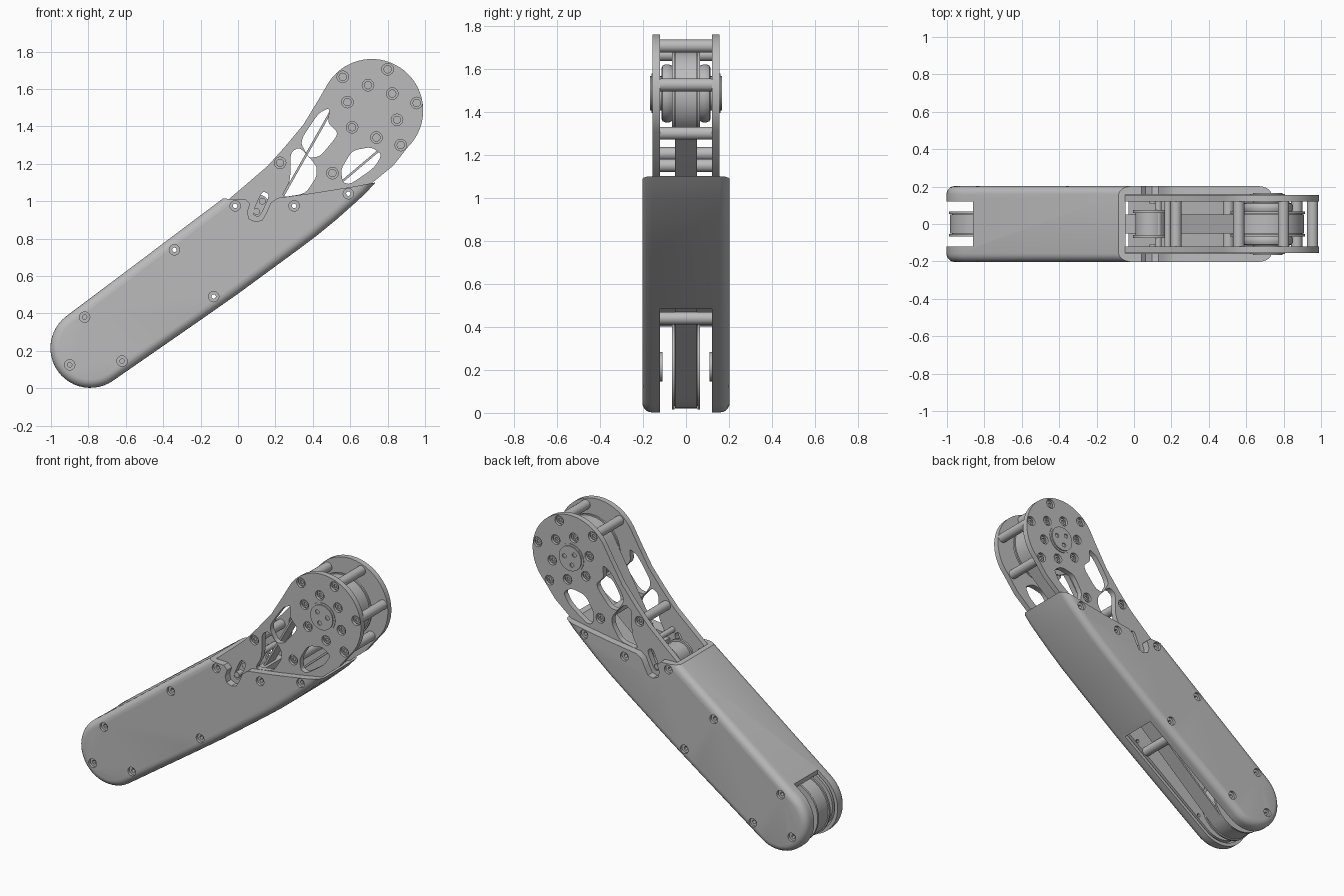
import bpy, bmesh
from math import radians, cos, sin
from mathutils import Vector

if "Cube" in bpy.data.objects:
    bpy.data.objects.remove(bpy.data.objects["Cube"])

grey = bpy.data.materials.new("satin_grey")
grey.use_nodes = True
grey.diffuse_color = (0.5, 0.5, 0.5, 1)
grey.node_tree.nodes["Principled BSDF"].inputs["Base Color"].default_value = grey.diffuse_color

U, L, T = (0.715, 1.485), (-0.79, 0.215), (0.09, 0.945)  # upper joint, lower joint, tensioner


def arc(c, r, a0, a1, n=24):
    return [(c[0] + r * cos(radians(a0 + (a1 - a0) * i / n)),
             c[1] + r * sin(radians(a0 + (a1 - a0) * i / n))) for i in range(n + 1)]


def circle(c, r, n=24):
    return arc(c, r, 0, 360, n)[:-1]


def rounded(pts, k=0.3):
    """Round polygon corners with a short quadratic curve."""
    out = []
    for i, p in enumerate(pts):
        p = Vector(p)
        a = p.lerp(Vector(pts[i - 1]), k)
        b = p.lerp(Vector(pts[(i + 1) % len(pts)]), k)
        for j in range(5):
            t = j / 4
            out.append(tuple(a.lerp(p, t).lerp(p.lerp(b, t), t)))
    return out


def offset(pts, d):
    """Move a counter-clockwise outline inwards by d."""
    out = []
    for i, p in enumerate(pts):
        t = (Vector(pts[(i + 1) % len(pts)]) - Vector(pts[i - 1])).normalized()
        out.append((p[0] - t.y * d, p[1] + t.x * d))
    return out


def prisms(name, parts):
    """Object made of outlines in the XZ plane, each extruded from y0 to y1."""
    bm = bmesh.new()
    for pts, y0, y1 in parts:
        area = sum(pts[i - 1][0] * p[1] - p[0] * pts[i - 1][1] for i, p in enumerate(pts))
        if area < 0:
            pts = pts[::-1]
        front = [bm.verts.new((x, min(y0, y1), z)) for x, z in pts]
        back = [bm.verts.new((x, max(y0, y1), z)) for x, z in pts]
        bm.faces.new(front)
        bm.faces.new(back[::-1])
        for i in range(len(pts)):
            bm.faces.new((front[i], front[i - 1], back[i - 1], back[i]))
    me = bpy.data.meshes.new(name)
    bm.to_mesh(me)
    bm.free()
    me.materials.append(grey)
    ob = bpy.data.objects.new(name, me)
    bpy.context.collection.objects.link(ob)
    return ob


def bake(ob):
    """Apply the modifiers of an object."""
    bpy.context.view_layer.update()
    dg = bpy.context.evaluated_depsgraph_get()
    me = bpy.data.meshes.new_from_object(ob.evaluated_get(dg))
    ob.modifiers.clear()
    ob.data = me


def cut(ob, parts):
    cutter = prisms("cutter", parts)
    cutter.hide_render = True
    mod = ob.modifiers.new("cut", "BOOLEAN")
    mod.operation, mod.solver, mod.object = "DIFFERENCE", "EXACT", cutter
    bake(ob)
    bpy.data.objects.remove(cutter)


def both(centres, r, y0, y1, n=16):
    """Matching discs on both sides of the model."""
    return [(circle(c, r, n), s * y0, s * y1) for c in centres for s in (-1, 1)]


def bevel(ob, width, segments):
    mod = ob.modifiers.new("bevel", "BEVEL")
    mod.width, mod.segments, mod.limit_method = width, segments, "ANGLE"
    mod.angle_limit = radians(50)
    bake(ob)


# Cover: rounded body, hollowed, open at the top and at the lower joint
outline = arc(L, 0.213, 127, 305) + [
    (-0.2, 0.365), (0, 0.505), (0.15, 0.615), (0.3, 0.725), (0.42, 0.815), (0.53, 0.905),
    (0.62, 0.985), (0.68, 1.04), (0.735, 1.10), (0.86, 1.25), (0.5, 1.45)]
cover = prisms("cover", [(outline, -0.203, 0.203)])
bevel(cover, 0.045, 5)
cavity = offset(outline, 0.022)
cut(cover, [(cavity, -0.157, 0.157)])
notch = [(0.04, 1.01), (0.065, 0.985), (0.05, 0.94), (0.06, 0.905), (0.095, 0.89),
         (0.13, 0.9), (0.15, 0.935), (0.175, 0.99), (0.21, 1.017)]
cut(cover, [([(-0.3, 1.013), (-0.06, 1.013)] + notch +
             [(0.4, 1.043), (0.6, 1.075), (0.735, 1.10), (1.2, 1.18), (1.2, 1.9), (-0.3, 1.9)],
             -0.3, 0.3)])
cut(cover, [([(-1.1, 0.6), (-0.86, 0.6), (-0.86, 0.3), (-0.03, 0.56), (-0.03, -0.1),
              (-1.1, -0.1)], -0.12, 0.12)])
cover_screws = [(-0.015, 0.975), (0.3, 0.975), (0.59, 1.04), (-0.34, 0.74), (-0.13, 0.49),
                (-0.82, 0.38), (-0.62, 0.145), (-0.9, 0.125)]
cut(cover, both(cover_screws, 0.028, 0.187, 0.3))
cut(cover, [(circle(c, 0.012, 12), -0.3, 0.3) for c in cover_screws])

# Side plates with windows, tensioner slot and screw recesses
plate = arc(L, 0.175, 127, 305) + [
    (-0.2, 0.42), (0, 0.56), (0.3, 0.77), (0.53, 0.95), (0.72, 1.10), (0.83, 1.19)]
plate += arc(U, 0.275, -45, 148, 40) + [
    (0.435, 1.55), (0.35, 1.41), (0.25, 1.29), (0.16, 1.19), (0.064, 1.107), (-0.05, 1.01)]
windows = [
    [(0.49, 1.5), (0.43, 1.47), (0.33, 1.32), (0.38, 1.23), (0.44, 1.24), (0.54, 1.36), (0.48, 1.42)],
    [(0.61, 1.27), (0.71, 1.29), (0.77, 1.25), (0.73, 1.18), (0.6, 1.09), (0.56, 1.1), (0.55, 1.17)],
    [(0.23, 1.02), (0.28, 1.11), (0.28, 1.26), (0.33, 1.29), (0.42, 1.19), (0.42, 1.13), (0.36, 1.04)],
]
slot = [(0.075, 0.93), (0.115, 0.915), (0.17, 1.035), (0.13, 1.055)]
bars = [(0.56, 1.665), (0.8, 1.705), (0.955, 1.525), (0.87, 1.3), (0.225, 1.205), (0.505, 1.15)]
hub_screws = [(0.695, 1.62), (0.585, 1.53), (0.825, 1.575), (0.85, 1.435), (0.74, 1.34), (0.61, 1.395)]
for side, s in (("right", -1), ("left", 1)):
    ob = prisms(side + "_side_plate", [(plate, s * 0.12, s * 0.156)])
    cut(ob, [(rounded(w), -0.3, 0.3) for w in windows + [slot]])
    cut(ob, both(bars + hub_screws, 0.031, 0.138, 0.3))
    cut(ob, [(circle(c, 0.012, 12), -0.3, 0.3) for c in cover_screws])
    # Joint cap with three small sockets
    cap = prisms(side + "_joint_cap", [(circle(U, 0.08, 40), s * 0.15, s * 0.167)])
    cut(cap, [(circle(arc(U, 0.042, a, a, 1)[0], 0.014, 12), s * 0.158, s * 0.3)
              for a in (135, 10, -110)])
    prisms(side + "_joint_ring", [(circle(U, 0.092, 40), s * 0.15, s * 0.16)])

heads = prisms("plate_screw_heads", both(bars + hub_screws, 0.022, 0.13, 0.148))
cut(heads, both(bars + hub_screws, 0.012, 0.14, 0.3, 6))
prisms("tensioner_bolts", both([(0.1, 0.945)], 0.018, 0.11, 0.155))

# Cross bars between the plates
prisms("cross_bars", [(circle(c, 0.03), -0.122, 0.122) for c in bars + [(-0.2, 0.44)]])
prisms("tensioner_bars", [(circle(c, 0.018), -0.122, 0.122) for c in ((0.13, 1.0), (0.18, 1.06))])
prisms("tensioner_block", [([(0.2, 0.9), (0.25, 0.9), (0.25, 1.0), (0.2, 1.0)], -0.122, 0.122)])

# Pulleys, flanges and hubs
for name, c in (("upper", U), ("lower", L)):
    prisms(name + "_pulley", [(circle(c, 0.182, 48), -0.055, 0.055)])
    prisms(name + "_pulley_flanges", both([c], 0.2, 0.054, 0.066, 48))
hubs = prisms("upper_hubs", both([U], 0.135, 0.06, 0.115, 40))
bevel(hubs, 0.02, 2)
prisms("upper_axle", [(circle(U, 0.08, 32), -0.122, 0.122)])
prisms("lower_hubs", both([L], 0.068, 0.109, 0.125, 32))
prisms("tensioner_roller", [(circle(T, 0.082, 32), -0.06, 0.06)])
prisms("tensioner_roller_flanges", both([T], 0.095, 0.06, 0.075, 32))

# Drive belt looping round both pulleys and under the tensioner
path = arc(U, 0.188, -50, 150, 32) + arc(T, 0.09, -30, -60, 6) + arc(L, 0.188, 116, 310, 32)
belt = prisms("drive_belt", [(offset(path, -0.006), -0.05, 0.05)])
cut(belt, [(offset(path, 0.006), -0.1, 0.1)])

# Smooth curved faces, keep hard edges
for ob in bpy.context.collection.objects:
    if ob.type == "MESH" and ob.data.materials and ob.data.materials[0] == grey:
        ob.data.shade_smooth()
        ob.data.set_sharp_from_angle(angle=radians(30))
